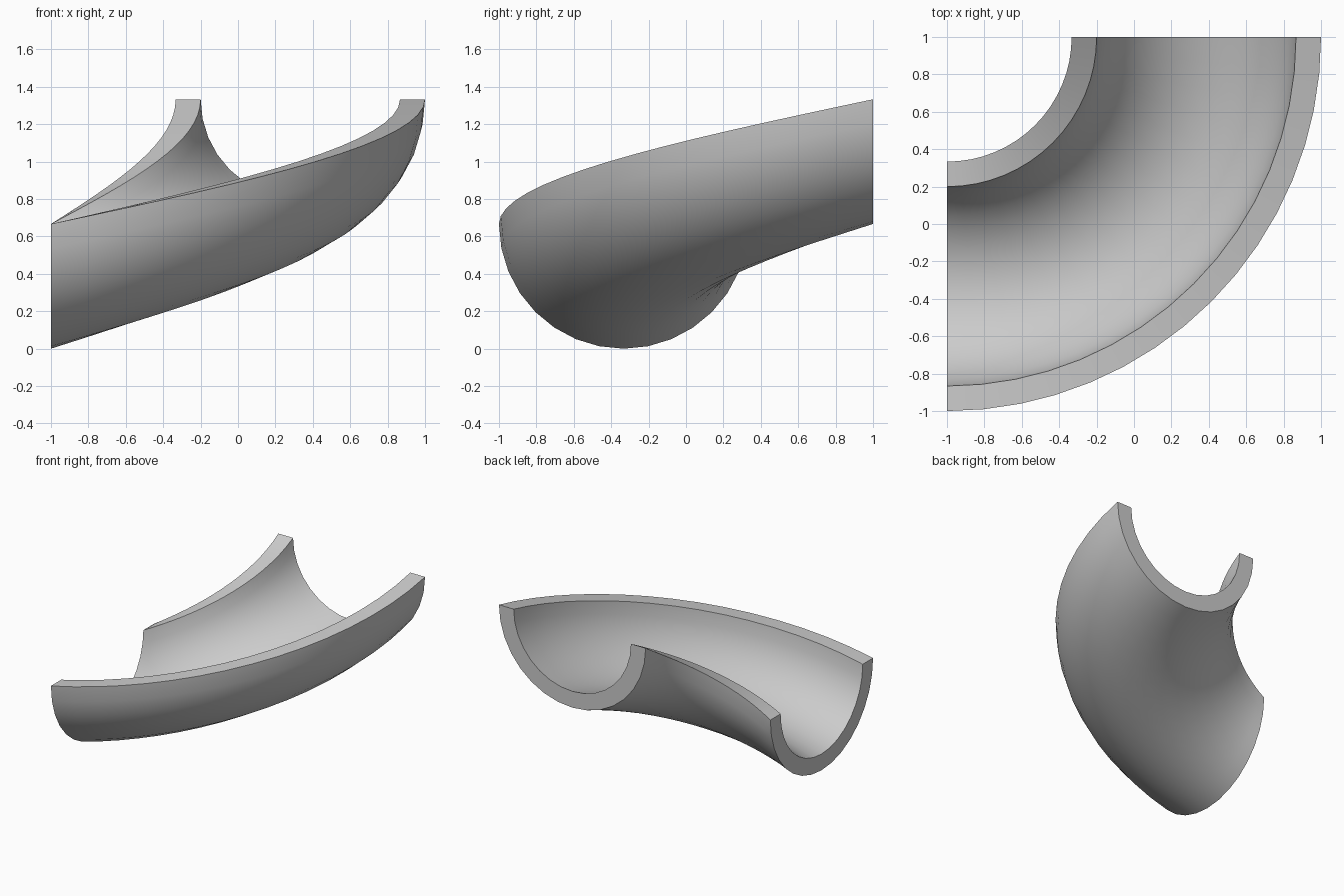
import bpy, bmesh
from math import sin, cos, pi, radians

if "Cube" in bpy.data.objects:
    bpy.data.objects.remove(bpy.data.objects["Cube"])

PATH_STEPS, ARC_STEPS = 16, 16
BEND_R, OUTER_R, INNER_R, RISE = 4 / 3, 2 / 3, 0.533, 2 / 3


def half_arc(radius):
    """Lower half circle, from the inside of the bend to the outside."""
    angles = [pi + pi * i / ARC_STEPS for i in range(ARC_STEPS + 1)]
    return [(BEND_R + radius * cos(a), OUTER_R + radius * sin(a)) for a in angles]


# closed U-shaped cross-section
outer, inner = half_arc(OUTER_R), half_arc(INNER_R)
profile = outer + inner[::-1]

# sweep the section along a quarter turn that climbs steadily
bm = bmesh.new()
rings = []
for s in range(PATH_STEPS + 1):
    f = s / PATH_STEPS
    t = f * pi / 2
    rings.append([bm.verts.new((-1 + r * sin(t), 1 - r * cos(t), z + RISE * f))
                  for r, z in profile])
n = len(profile)
for a, b in zip(rings, rings[1:]):
    for i in range(n):
        j = (i + 1) % n
        bm.faces.new((a[i], a[j], b[j], b[i]))

# end faces between outer and inner arcs
for ring in (rings[0], rings[-1]):
    for i in range(ARC_STEPS):
        bm.faces.new((ring[i], ring[i + 1], ring[n - 2 - i], ring[n - 1 - i]))
bmesh.ops.recalc_face_normals(bm, faces=bm.faces)

mesh = bpy.data.meshes.new("curved_chute")
bm.to_mesh(mesh)
bm.free()
chute = bpy.data.objects.new("curved_chute", mesh)
bpy.context.collection.objects.link(chute)

# smooth channel with crisp rims and ends
bpy.context.view_layer.objects.active = chute
chute.select_set(True)
bpy.ops.object.shade_smooth_by_angle(angle=radians(35))
